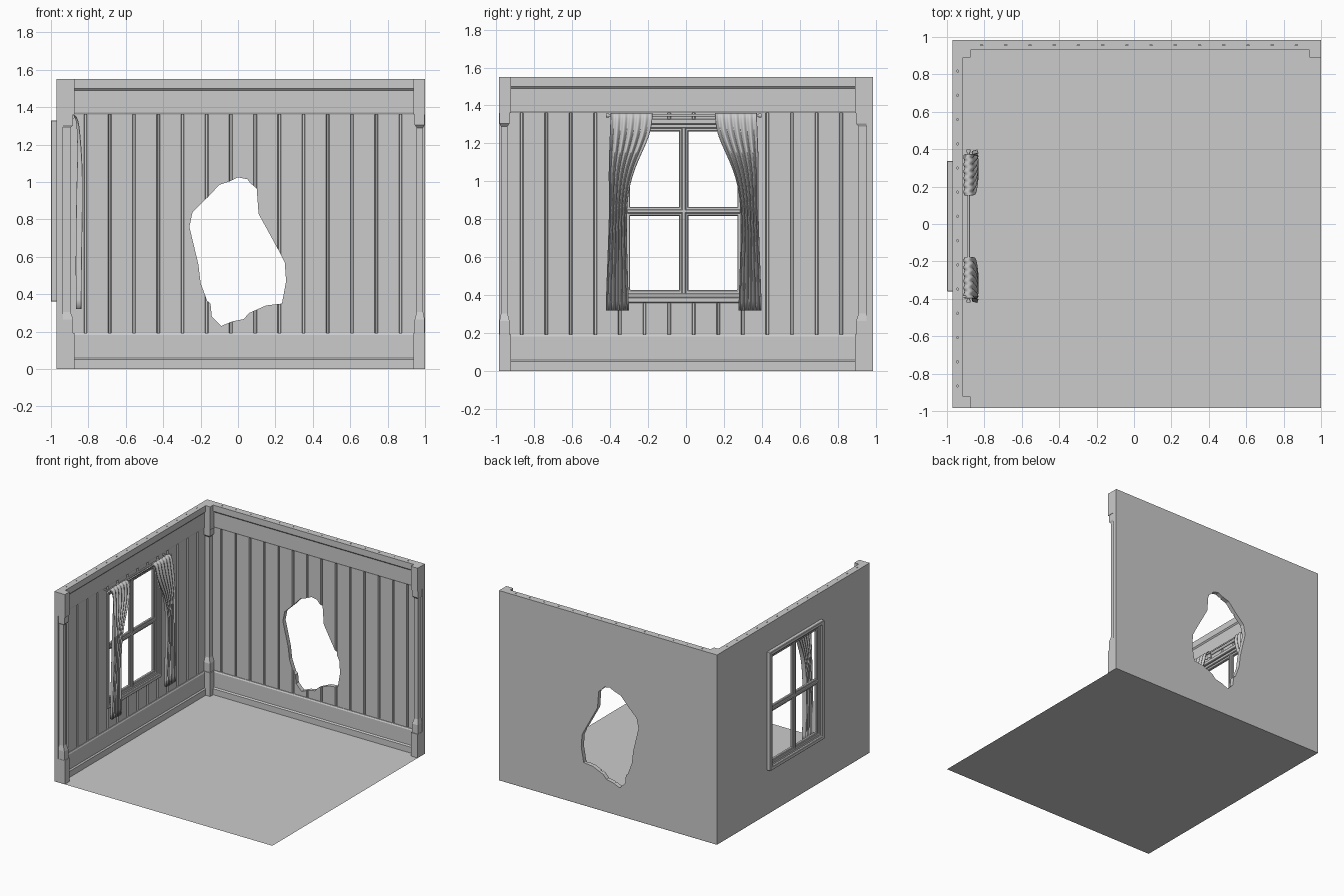
import bpy, bmesh, math
from mathutils import Vector

if "Cube" in bpy.data.objects:
    bpy.data.objects.remove(bpy.data.objects["Cube"])

XW, YW, H, C = -0.97, 0.985, 1.55, -0.012   # outer wall planes, height, window centre


def make(name, verts, faces):
    bm = bmesh.new()
    vs = [bm.verts.new(v) for v in verts]
    for f in faces:
        bm.faces.new([vs[i] for i in f])
    bmesh.ops.recalc_face_normals(bm, faces=bm.faces)
    me = bpy.data.meshes.new(name)
    bm.to_mesh(me)
    bm.free()
    ob = bpy.data.objects.new(name, me)
    bpy.context.collection.objects.link(ob)
    return ob


def loft(name, rings):
    n, m = len(rings[0]), len(rings)
    faces = [(r * n + i, r * n + (i + 1) % n, (r + 1) * n + (i + 1) % n, (r + 1) * n + i)
             for r in range(m - 1) for i in range(n)]
    faces += [tuple(range(n)), tuple(range((m - 1) * n, m * n))]
    return make(name, [v for ring in rings for v in ring], faces)


def prism(name, pts, vec):
    return loft(name, [pts, [Vector(p) + Vector(vec) for p in pts]])


def rect(x0, x1, y0, y1, z):
    return [(x0, y0, z), (x1, y0, z), (x1, y1, z), (x0, y1, z)]


def box(name, x0, x1, y0, y1, z0, z1, bevel=0):
    ob = loft(name, [rect(x0, x1, y0, y1, z0), rect(x0, x1, y0, y1, z1)])
    if bevel:
        m = ob.modifiers.new("bevel", "BEVEL")
        m.width, m.segments = bevel, 1
    return ob


def cut(ob, cutter):
    m = ob.modifiers.new("cut", "BOOLEAN")
    m.operation, m.solver, m.object = "DIFFERENCE", "EXACT", cutter
    bpy.context.view_layer.objects.active = ob
    bpy.ops.object.modifier_apply(modifier=m.name)
    bpy.data.objects.remove(cutter)


def left(u, d, z):      # wall coordinates: along, depth into room, height
    return (XW + d, u, z)


def back(u, d, z):
    return (u, YW - d, z)


# floor
make("floor", rect(XW, 1, -YW, YW, 0), [(0, 1, 2, 3)])


# plank walls with vertical grooves
def wall(name, to, u0, u1, first, count):
    prof = [(u0, 0), (u0, 0.035)]
    for i in range(count):
        g = first + i * 0.1295
        prof += [(g - 0.009, 0.035), (g - 0.005, 0.024), (g + 0.005, 0.024), (g + 0.009, 0.035)]
    prof += [(u1, 0.035), (u1, 0)]
    return prism(name, [to(u, d, 0.001) for u, d in prof], (0, 0, H - 0.001))


left_wall = wall("left_wall", left, -YW, YW, -0.866, 14)
back_wall = wall("back_wall", back, XW + 0.035, 1, -0.815, 14)

# window opening and ragged hole
cut(left_wall, box("window_cutter", -1.2, -0.8, C - 0.335, C + 0.335, 0.375, 1.315))
hole = [(0, 1.025), (0.05, 1.015), (0.065, 0.995), (0.1, 0.965), (0.11, 0.83), (0.225, 0.62),
        (0.25, 0.57), (0.257, 0.47), (0.235, 0.35), (0.15, 0.34), (0.06, 0.3), (0.03, 0.267),
        (-0.03, 0.255), (-0.09, 0.23), (-0.14, 0.28), (-0.147, 0.35), (-0.165, 0.365),
        (-0.2, 0.46), (-0.212, 0.56), (-0.26, 0.76), (-0.243, 0.84), (-0.16, 0.92),
        (-0.1, 0.985), (-0.04, 1.005)]
cut(back_wall, prism("hole_cutter", [(x, 0.8, z) for x, z in hole], (0, 0.4, 0)))

# skirting and cornice along both walls
skirt = [(0.03, 0.001), (0.055, 0.001), (0.055, 0.05), (0.046, 0.06), (0.046, 0.182), (0.04, 0.193), (0.03, 0.193)]
cornice = [(0.03, H), (0.055, H), (0.055, 1.5), (0.046, 1.49), (0.046, 1.372), (0.04, 1.36), (0.03, 1.36)]
for name, prof in (("skirting", skirt), ("cornice", cornice)):
    prism("left_" + name, [left(-YW, d, z) for d, z in prof], (0, 1.96, 0))
    prism("back_" + name, [back(-0.94, d, z) for d, z in prof], (1.94, 0, 0))


# posts: block, tapered base, slim shaft, tapered capital, block
def post(name, block, cap, shaft):
    levels = [(block, 0.001), (block, 0.193), (cap, 0.193), (cap, 0.265), (shaft, 0.305),
              (shaft, 1.305), (shaft, 1.29), (cap, 1.305), (cap, 1.36), (block, 1.36), (block, H)]
    levels.pop(5)
    loft(name, [rect(*r, z) for r, z in levels])


post("front_left_post", (XW, -0.875, -YW, -0.922),
     (XW + 0.002, -0.881, -YW + 0.002, -0.93), (-0.945, -0.895, -0.975, -0.94))
post("corner_post", (XW, -0.875, 0.89, YW),
     (XW + 0.002, -0.881, 0.896, YW - 0.002), (-0.945, -0.895, 0.91, 0.96))
post("back_right_post", (0.938, 1, 0.89, YW),
     (0.945, 0.998, 0.896, YW - 0.002), (0.955, 0.99, 0.91, 0.96))


# nested window frames
def frame(name, hy, z0, z1, w, x0, x1):
    outer = [(C - hy, z0), (C + hy, z0), (C + hy, z1), (C - hy, z1)]
    h = hy - w
    inner = [(C - h, z0 + w), (C + h, z0 + w), (C + h, z1 - w), (C - h, z1 - w)]
    loops = [[(x, y, z) for y, z in ring] for x, ring in
             ((x0, outer), (x1, outer), (x1, inner), (x0, inner))]
    faces = [(r * 4 + i, r * 4 + (i + 1) % 4, (r + 1) % 4 * 4 + (i + 1) % 4, (r + 1) % 4 * 4 + i)
             for r in range(4) for i in range(4)]
    ob = make(name, [v for ring in loops for v in ring], faces)
    m = ob.modifiers.new("bevel", "BEVEL")
    m.width, m.segments = 0.004, 1


frame("window_casing", 0.35, 0.36, 1.33, 0.03, -1.0, -0.925)
frame("window_sash", 0.325, 0.385, 1.305, 0.025, -0.982, -0.94)
frame("window_sash_inner", 0.305, 0.405, 1.285, 0.022, -0.973, -0.95)

# glazing bars with a raised centre ridge
for part, w, x0, x1 in (("bar", 0.024, -0.972, -0.95), ("ridge", 0.011, -0.98, -0.942)):
    box("upright_" + part, x0, x1, C - w, C + w, 0.4, 1.29, 0.004)
    box("cross_" + part, x0, x1, C - 0.3, C + 0.3, 0.842 - w, 0.842 + w, 0.004)

# curtain rod with finials and brackets
bpy.ops.mesh.primitive_cylinder_add(vertices=12, radius=0.006, depth=0.8,
                                    location=(-0.884, C, 1.348), rotation=(math.pi / 2, 0, 0))
bpy.context.object.name = "curtain_rod"
for s in (-1, 1):
    bpy.ops.mesh.primitive_cylinder_add(vertices=12, radius=0.011, depth=0.014,
                                        location=(-0.884, C + s * 0.402, 1.348), rotation=(math.pi / 2, 0, 0))
    bpy.context.object.name = "rod_finial"
    box("rod_bracket", -0.937, -0.88, C + s * 0.375 - 0.005, C + s * 0.375 + 0.005, 1.342, 1.354)

# pleated curtains: rows of x, z, outer edge, inner edge, pleat depth
rows = [(-0.908, 1.325, 0.385, 0.165, 0.003), (-0.905, 1.348, 0.385, 0.165, 0.003),
        (-0.886, 1.362, 0.385, 0.165, 0.003), (-0.866, 1.352, 0.385, 0.165, 0.004),
        (-0.856, 1.31, 0.386, 0.167, 0.006), (-0.851, 1.24, 0.389, 0.18, 0.008),
        (-0.847, 1.15, 0.392, 0.222, 0.011), (-0.846, 1.07, 0.394, 0.258, 0.014),
        (-0.847, 0.98, 0.394, 0.286, 0.016), (-0.848, 0.88, 0.391, 0.3, 0.017),
        (-0.85, 0.75, 0.395, 0.303, 0.017), (-0.852, 0.55, 0.402, 0.297, 0.016),
        (-0.852, 0.42, 0.407, 0.293, 0.015), (-0.852, 0.32, 0.41, 0.289, 0.014)]
N = 48
for s, side in ((-1, "left"), (1, "right")):
    verts = []
    for x, z, o, i, a in rows:
        for k in range(N + 1):
            t = k / N
            verts.append((x + a * math.cos(t * 12 * math.pi), C + s * (o + (i - o) * t), z))
    faces = [(r * (N + 1) + k, r * (N + 1) + k + 1, (r + 1) * (N + 1) + k + 1, (r + 1) * (N + 1) + k)
             for r in range(len(rows) - 1) for k in range(N)]
    ob = make(side + "_curtain", verts, faces)
    for p in ob.data.polygons:
        p.use_smooth = True
    m = ob.modifiers.new("smooth", "SUBSURF")
    m.levels = m.render_levels = 1
    m = ob.modifiers.new("cloth", "SOLIDIFY")
    m.thickness, m.offset = 0.003, 0
